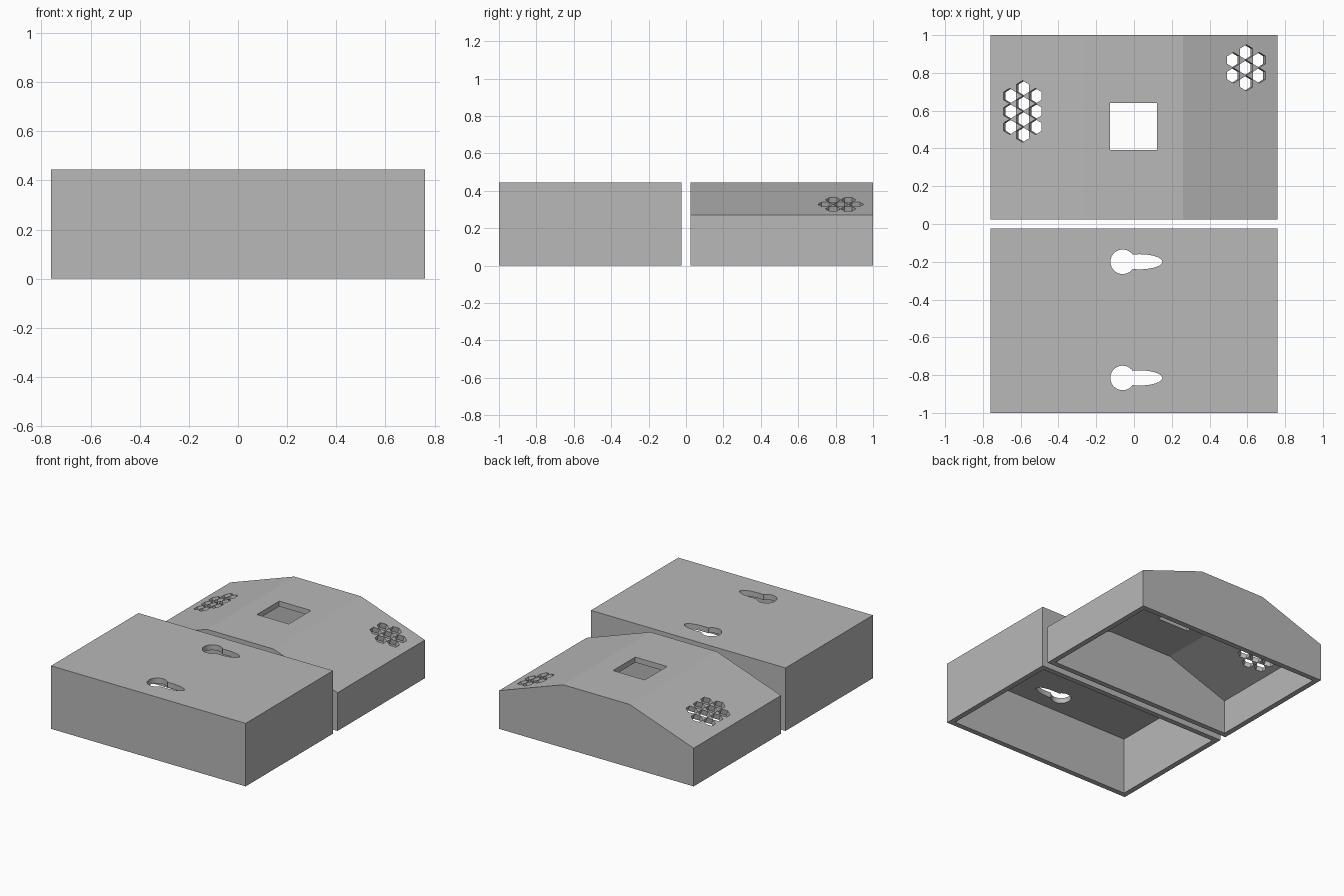
import bpy, bmesh
from math import sin, cos, pi, atan2
from mathutils import Matrix, Vector

cube = bpy.data.objects.get("Cube")
if cube:
    bpy.data.objects.remove(cube, do_unlink=True)

HALF_X, HEIGHT, EAVE, FLAT_X = 0.76, 0.445, 0.27, 0.26
GAP, WALL = 0.025, 0.038
SLOPE = atan2(HEIGHT - EAVE, HALF_X - FLAT_X)

grey = bpy.data.materials.new("plain grey")
grey.use_nodes = True
grey.diffuse_color = (0.48, 0.48, 0.48, 1)
grey.node_tree.nodes["Principled BSDF"].inputs["Base Color"].default_value = grey.diffuse_color


def prisms(name, outline, depth, places):
    """One object holding a copy of the extruded outline at each matrix."""
    bm = bmesh.new()
    for place in places:
        low = [bm.verts.new(place @ Vector((x, y, 0))) for x, y in outline]
        high = [bm.verts.new(place @ Vector((x, y, depth))) for x, y in outline]
        bm.faces.new(low)
        bm.faces.new(high)
        for i in range(len(low)):
            j = (i + 1) % len(low)
            bm.faces.new((low[i], low[j], high[j], high[i]))
    bmesh.ops.recalc_face_normals(bm, faces=bm.faces)
    mesh = bpy.data.meshes.new(name)
    bm.to_mesh(mesh)
    bm.free()
    mesh.materials.append(grey)
    obj = bpy.data.objects.new(name, mesh)
    bpy.context.collection.objects.link(obj)
    return obj


def cut(target, cutter):
    """Subtract the cutter, bake the result and discard the cutter."""
    cutter.hide_render = True
    mod = target.modifiers.new("cut", 'BOOLEAN')
    mod.operation, mod.solver, mod.object = 'DIFFERENCE', 'EXACT', cutter
    graph = bpy.context.evaluated_depsgraph_get()
    baked = bpy.data.meshes.new_from_object(target.evaluated_get(graph))
    target.modifiers.clear()
    target.data = baked
    bpy.data.objects.remove(cutter, do_unlink=True)


def oval(rx, ry, count, turn=0.0):
    return [(rx * cos(turn + 2 * pi * i / count), ry * sin(turn + 2 * pi * i / count))
            for i in range(count)]


def along_y(y):
    """Stand an outline up in x-z, extruding towards the front from y."""
    return [Matrix.Translation((0, y, 0)) @ Matrix.Rotation(pi / 2, 4, 'X')]


def shell(name, outer, inner, back, front):
    obj = prisms(name, outer, back - front, along_y(back))
    cut(obj, prisms("cavity", inner, back - front - 2 * WALL, along_y(back - WALL)))
    return obj


# Plain box, open underneath
IN_X, IN_TOP = HALF_X - WALL, HEIGHT - WALL
box = shell("mounting_box",
            [(-HALF_X, 0), (HALF_X, 0), (HALF_X, HEIGHT), (-HALF_X, HEIGHT)],
            [(-IN_X, -0.1), (IN_X, -0.1), (IN_X, IN_TOP), (-IN_X, IN_TOP)],
            -GAP, -1)

# Keyhole slots for hanging
keyhole_y = (-0.2, -0.815)
cut(box, prisms("keyhole_head", oval(0.065, 0.065, 40), 0.3,
                [Matrix.Translation((-0.06, y, 0.3)) for y in keyhole_y]))
cut(box, prisms("keyhole_slot", oval(0.12, 0.04, 40), 0.3,
                [Matrix.Translation((0.03, y, 0.3)) for y in keyhole_y]))

# Cover with sloping sides, open underneath
thick = WALL / cos(SLOPE)
in_eave = EAVE - thick + WALL * (HEIGHT - EAVE) / (HALF_X - FLAT_X)
in_flat = FLAT_X - (thick - WALL) * (HALF_X - FLAT_X) / (HEIGHT - EAVE)
cover = shell("sloped_cover",
              [(-HALF_X, 0), (HALF_X, 0), (HALF_X, EAVE),
               (FLAT_X, HEIGHT), (-FLAT_X, HEIGHT), (-HALF_X, EAVE)],
              [(-IN_X, -0.1), (IN_X, -0.1), (IN_X, in_eave),
               (in_flat, IN_TOP), (-in_flat, IN_TOP), (-IN_X, in_eave)],
              1, GAP)

# Square window in the flat top
cut(cover, prisms("window", oval(0.1757, 0.1757, 4, pi / 4), 0.3,
                  [Matrix.Translation((-0.002, 0.516, 0.3))]))

# Honeycomb vents, cut square to each slope
PITCH_X, PITCH_Y = 0.0725, 0.082
for x, y, middle in ((-0.59, 0.596, 4), (0.595, 0.827, 3)):
    side = 1 if x > 0 else -1
    z = HEIGHT - (abs(x) - FLAT_X) * (HEIGHT - EAVE) / (HALF_X - FLAT_X)
    base = Matrix.Translation((x, y, z)) @ Matrix.Rotation(side * SLOPE, 4, 'Y')
    places = []
    for column in (-1, 0, 1):
        rows = middle - abs(column)
        for row in range(rows):
            offset = (column * PITCH_X, (row - (rows - 1) / 2) * PITCH_Y, -0.1)
            places.append(base @ Matrix.Translation(offset))
    cut(cover, prisms("vents", oval(0.0405, 0.0405, 6, pi / 2), 0.2, places))
